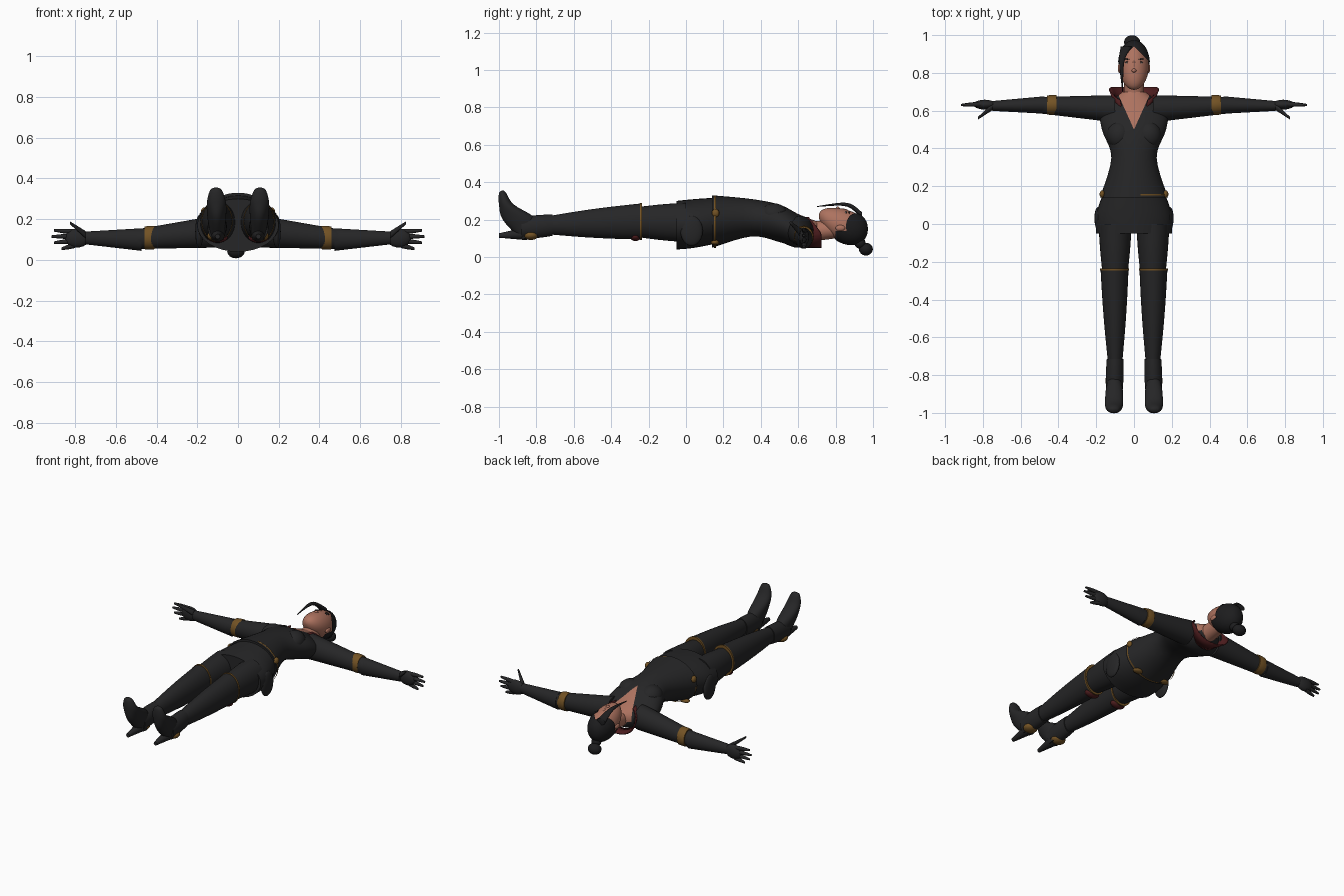
import bpy, bmesh, math
from mathutils import Vector, Matrix

default_cube = bpy.data.objects.get("Cube")
if default_cube:
    bpy.data.objects.remove(default_cube, do_unlink=True)


def material(name, red, green, blue):
    mat = bpy.data.materials.new(name)
    mat.use_nodes = True
    mat.diffuse_color = (red, green, blue, 1)
    shader = mat.node_tree.nodes["Principled BSDF"]
    shader.inputs["Base Color"].default_value = mat.diffuse_color
    shader.inputs["Roughness"].default_value = .8
    return mat


BLACK = material("black cloth", .019, .019, .02)
HAIR = material("dark hair", .012, .012, .013)
SKIN = material("skin", .42, .17, .115)
RED = material("dark red lining", .075, .012, .013)
GOLD = material("dull gold", .17, .085, .018)
LIPS = material("lips", .27, .075, .06)
WHITE = material("eye white", .4, .36, .34)
X_AXIS, Y_AXIS, Z_AXIS = range(3)


def finish(name, bm, *mats):
    """Turn the mesh into a smooth object that keeps its sharp edges."""
    bmesh.ops.recalc_face_normals(bm, faces=bm.faces[:])
    mesh = bpy.data.meshes.new(name)
    bm.to_mesh(mesh)
    bm.free()
    for mat in mats:
        mesh.materials.append(mat)
    mesh.polygons.foreach_set("use_smooth", [True] * len(mesh.polygons))
    mesh.set_sharp_from_angle(angle=math.radians(50))
    obj = bpy.data.objects.new(name, mesh)
    bpy.context.collection.objects.link(obj)
    return obj


def smooth_rows(rows, steps=5):
    """Catmull-Rom interpolation between cross-sections."""
    rows = [Vector(row) for row in rows]
    padded = rows[:1] + rows + rows[-1:]
    result = []
    for before, start, end, after in zip(padded, rows, rows[1:], padded[3:]):
        for step in range(steps):
            t = step / steps
            tangent_in, tangent_out = (end - before) / 2, (after - start) / 2
            ease = t * t * (3 - 2 * t)
            result.append(start.lerp(end, ease) + tangent_in * t * (1 - t) ** 2
                          - tangent_out * t * t * (1 - t))
    return result + rows[-1:]


def loft_mesh(axis, rows, sides=32, capped=True):
    """Join elliptical sections; a row is a centre and two radii."""
    bm = bmesh.new()
    across, along = [i for i in range(3) if i != axis]
    rings = []
    for *centre, wide, deep in rows:
        ring = []
        for k in range(sides):
            angle = math.tau * k / sides
            point = Vector(centre)
            point[across] += abs(wide) * math.cos(angle)
            point[along] += abs(deep) * math.sin(angle)
            ring.append(bm.verts.new(point))
        rings.append(ring)
    for lower, upper in zip(rings, rings[1:]):
        for k in range(sides):
            bm.faces.new((lower[k - 1], lower[k], upper[k], upper[k - 1]))
    if capped:
        bm.faces.new(rings[0])
        bm.faces.new(rings[-1])
    return bm


def loft(name, mat, axis, rows, side=1):
    bm = loft_mesh(axis, rows)
    bmesh.ops.scale(bm, vec=(side, 1, 1), verts=bm.verts[:])
    return finish(name, bm, mat)


def limb(name, mat, axis, side, start, end, thick, thin, squash=1, bulge=0):
    """Tapered limb between two points, with an optional muscle bulge."""
    rows = []
    for step in range(13):
        t = step / 12
        radius = thick + (thin - thick) * t + bulge * math.sin(math.pi * t)
        rows.append((*Vector(start).lerp(Vector(end), t), radius, radius * squash))
    return loft(name, mat, axis, rows, side)


def ball(name, mat, position, size, tilt=0):
    bm = bmesh.new()
    matrix = (Matrix.Translation(position) @ Matrix.Rotation(tilt, 4, "Z")
              @ Matrix.Diagonal((*size, 1)))
    bmesh.ops.create_uvsphere(bm, u_segments=20, v_segments=12, radius=1, matrix=matrix)
    return finish(name, bm, mat)


def cut(bm, point, normal):
    bmesh.ops.bisect_plane(bm, geom=bm.verts[:] + bm.edges[:] + bm.faces[:],
                           plane_co=point, plane_no=normal)


def remove_faces(bm, unwanted):
    faces = [f for f in bm.faces if unwanted(f.calc_center_median())]
    bmesh.ops.delete(bm, geom=faces, context="FACES")


# Jacket with an open V neckline
jacket_rows = smooth_rows([(0, .14, .19, .18, .14), (0, .35, .21, .12, .1), (0, .5, .18, .17, .1),
                           (0, .6, .14, .17, .09), (0, .7, .14, .06, .05)])
bm = loft_mesh(Y_AXIS, jacket_rows, sides=40)
NECK_SLOPE, NECK_POINT = .45, .5
for side in (1, -1):
    cut(bm, (0, NECK_POINT, 0), (1, side * NECK_SLOPE, 0))
for face in bm.faces:
    middle = face.calc_center_median()
    in_neckline = abs(middle.x) < NECK_SLOPE * (middle.y - NECK_POINT)
    face.material_index = int(in_neckline and middle.z > .13)
finish("jacket", bm, BLACK, SKIN)

# Skirt and partial belt trim
loft("skirt", BLACK, Y_AXIS, smooth_rows([(0, -.05, .17, .2, .13), (0, .05, .18, .2, .13),
                                          (0, .2, .2, .15, .12)]))
bm = loft_mesh(Y_AXIS, [(0, y, .19, .182, .142) for y in (.15, .16)], capped=False)
remove_faces(bm, lambda c: c.z > .2 and c.x < .02)
finish("belt_trim", bm, GOLD)

# Collar standing around the back of the neck and running into the neckline
bm = bmesh.new()
edges = []
for step in range(-12, 13):
    angle = math.radians(12 * step)
    drop = .06 * max(0, abs(angle) - 1.4)
    x, z = math.sin(angle), .14 - .083 * math.cos(angle)
    edges.append([bm.verts.new((x * radius, y - drop, z))
                  for radius, y in ((.085, .645), (.125, .725))])
for (low, high), (next_low, next_high) in zip(edges, edges[1:]):
    bm.faces.new((low, high, next_high, next_low))
thickness = finish("collar", bm, RED).modifiers.new("thickness", "SOLIDIFY")
thickness.thickness = .008


# Neck and egg-shaped head
def head_rows(grow=0):
    rows = []
    for step in range(21):
        angle = math.pi * step / 20
        t, width = (1 - math.cos(angle)) / 2, max(math.sin(angle), .02)
        rows.append((0, .71 + .255 * t + grow * t, .15 + .07 * (1 - t) ** 2,
                     .078 * width + grow, (.08 + .02 * t) * width + grow))
    return rows


limb("neck", SKIN, Y_AXIS, 1, (0, .62, .13), (0, .8, .15), .055, .05)
loft("head", SKIN, Y_AXIS, head_rows())

# Swept back hair, a shell cut along the hairline
HAIRLINE, NAPE, EAR_HEIGHT = .94, .8, .14
bm = loft_mesh(Y_AXIS, head_rows(grow=.007), sides=44)
for side in (1, -1):
    cut(bm, (0, HAIRLINE, 0), (side, 1, 0))
cut(bm, (0, 0, EAR_HEIGHT), (0, 0, 1))
cut(bm, (0, NAPE, 0), (0, 1, 0))
remove_faces(bm, lambda c: c.y + abs(c.x) < HAIRLINE and (c.z > EAR_HEIGHT or c.y < NAPE))
finish("hair", bm, HAIR)
ball("hair_bun", HAIR, (-.01, .962, .042), (.043, .037, .034))
ball("hair_bun_base", HAIR, (0, .93, .075), (.03, .03, .03))
loft("hair_lock", HAIR, Y_AXIS, smooth_rows([(-.04, .94, .22, .03, .02), (-.065, .86, .28, .014, .01),
                                             (-.06, .7, .27, .002, .002)]))

# Nose and mouth
ball("nose_bridge", SKIN, (0, .836, .246), (.009, .032, .013))
ball("nose_tip", SKIN, (0, .812, .252), (.014, .012, .018))
ball("lips", LIPS, (0, .768, .252), (.021, .008, .007))

for side, tag in ((1, "left"), (-1, "right")):
    # Eyes, eyebrows and ears
    eye = Vector((side * .032, .852, .236))
    ball(f"{tag}_eye", WHITE, eye, (.014, .006, .007))
    ball(f"{tag}_iris", HAIR, eye + Vector((0, 0, .003)), (.007, .006, .006))
    ball(f"{tag}_eyelashes", HAIR, eye + Vector((0, .006, 0)), (.016, .003, .009), -side * .1)
    ball(f"{tag}_eyebrow", HAIR, eye + Vector((0, .02, 0)), (.02, .003, .008), side * .1)
    ball(f"{tag}_ear", SKIN, (side * .076, .825, .155), (.01, .026, .016))

    # Chest and hip details
    ball(f"{tag}_breast", BLACK, (side * .077, .47, .225), (.068, .075, .062))
    ball(f"{tag}_hip_pouch", BLACK, (side * .19, .03, .14), (.02, .06, .08))
    ball(f"{tag}_hip_buckle", GOLD, (side * .168, .158, .235), (.014, .02, .022))
    ball(f"{tag}_back_buckle", GOLD, (side * .1, .155, .078), (.035, .022, .014))

    # Arm, arm band and gauntlet
    limb(f"{tag}_arm", BLACK, X_AXIS, side, (.1, .61, .14), (.52, .63, .1), .072, .042, squash=1.1)
    limb(f"{tag}_arm_band", GOLD, X_AXIS, side, (.41, .63, .11), (.46, .63, .108),
         .052, .05, squash=1.1, bulge=.002)
    limb(f"{tag}_gauntlet", BLACK, X_AXIS, side, (.475, .63, .1), (.75, .625, .108),
         .046, .026, squash=1.2)

    # Hand with fanned fingers
    ball(f"{tag}_palm", BLACK, (side * .79, .632, .107), (.06, .026, .046))
    for finger in range(4):
        spread = 1.5 - finger
        reach = .915 - .012 * (spread - .5) ** 2
        limb(f"{tag}_finger_{finger}", BLACK, X_AXIS, side, (.8, .635, .105 + .022 * spread),
             (reach, .63, .1 + .03 * spread), .013, .006, bulge=.002)
    limb(f"{tag}_thumb", BLACK, X_AXIS, side, (.75, .62, .125), (.826, .56, .183), .018, .007)

    # Thigh and long boot shaft with its trim
    limb(f"{tag}_thigh", BLACK, Y_AXIS, side, (.1, 0, .185), (.1, -.3, .187),
         .088, .062, squash=1.2, bulge=.003)
    limb(f"{tag}_boot_shaft", BLACK, Y_AXIS, side, (.103, -.24, .19), (.1, -.74, .17),
         .074, .037, squash=1.3, bulge=.004)
    limb(f"{tag}_boot_trim", GOLD, Y_AXIS, side, (.103, -.236, .19), (.103, -.246, .19),
         .077, .076, squash=1.3)
    ball(f"{tag}_boot_lining", RED, (side * .1, -.27, .11), (.05, .03, .025))

    # Ankle, foot pointing upward and tall heel
    limb(f"{tag}_ankle", BLACK, Y_AXIS, side, (.1, -.715, .17), (.104, -.88, .155),
         .044, .044, squash=1.3, bulge=.003)
    loft(f"{tag}_foot", BLACK, Z_AXIS, smooth_rows([(.1, -.85, .1, .03, .04), (.104, -.89, .2, .045, .09),
                                                    (.106, -.96, .28, .047, .04), (.108, -.98, .34, .03, .02),
                                                    (.108, -.98, .355, .01, .006)]), side)
    limb(f"{tag}_heel", BLACK, Y_AXIS, side, (.1, -.85, .125), (.1, -1, .115), .035, .012)
    ball(f"{tag}_heel_guard", GOLD, (side * .108, -.83, .117), (.044, .042, .026))
